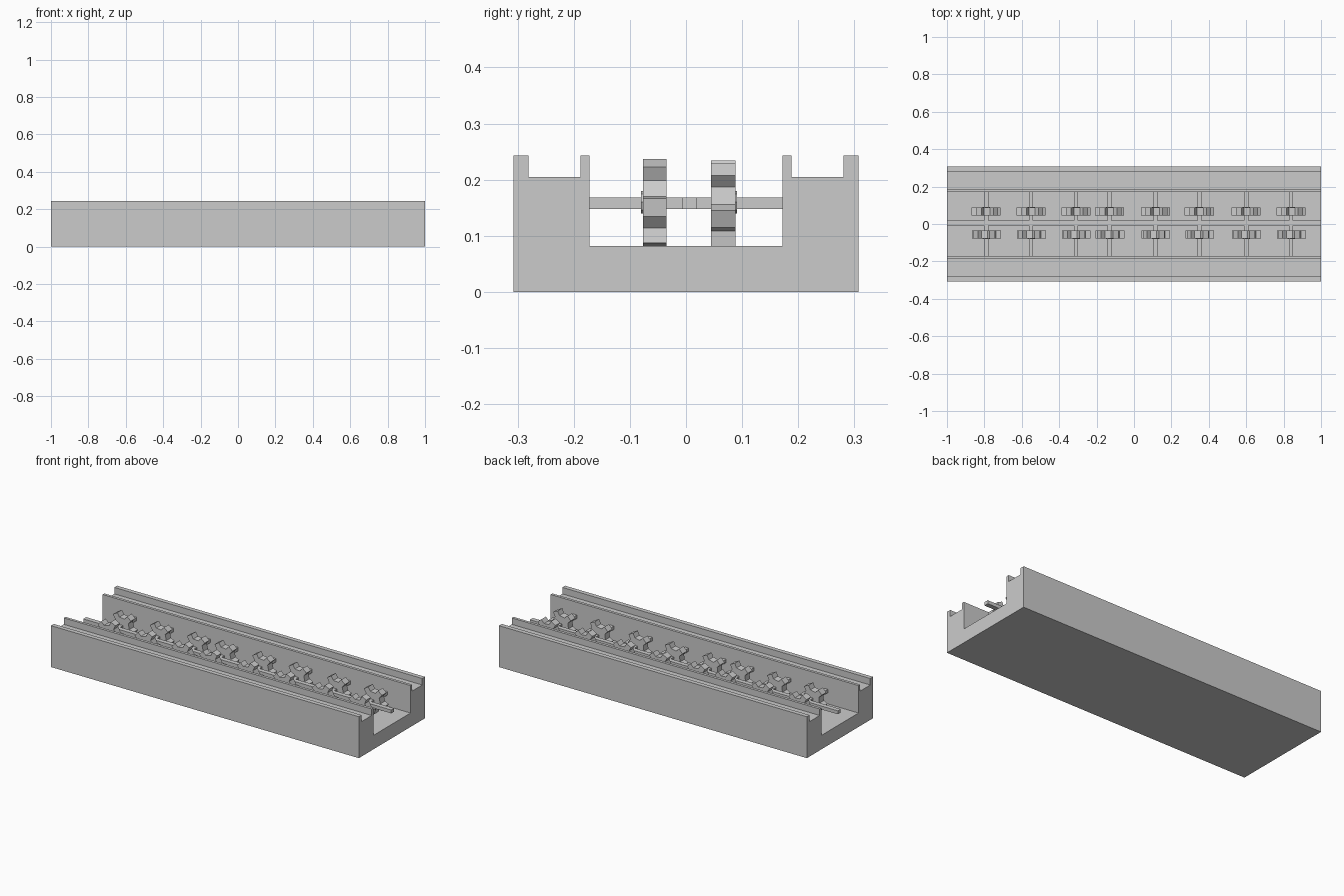
import bpy, bmesh
from math import cos, sin, radians
from mathutils import Vector

cube = bpy.data.objects.get("Cube")
if cube:
    bpy.data.objects.remove(cube, do_unlink=True)

grey = bpy.data.materials.new("plain_grey")
grey.use_nodes = True
grey.diffuse_color = (0.6, 0.6, 0.6, 1)
grey.node_tree.nodes["Principled BSDF"].inputs["Base Color"].default_value = grey.diffuse_color


def finish(name, bm):
    bmesh.ops.recalc_face_normals(bm, faces=bm.faces[:])
    mesh = bpy.data.meshes.new(name)
    bm.to_mesh(mesh)
    bm.free()
    mesh.materials.append(grey)
    obj = bpy.data.objects.new(name, mesh)
    bpy.context.collection.objects.link(obj)
    return obj


def prism(name, points, direction):
    """Close an outline and sweep it along a direction."""
    bm = bmesh.new()
    face = bm.faces.new([bm.verts.new(p) for p in points])
    swept = bmesh.ops.extrude_face_region(bm, geom=[face])
    moved = [v for v in swept["geom"] if isinstance(v, bmesh.types.BMVert)]
    bmesh.ops.translate(bm, verts=moved, vec=direction)
    return finish(name, bm)


def box(name, low, high):
    x0, y0, z0 = low
    x1, y1, z1 = high
    ring = [(x0, y0, z0), (x1, y0, z0), (x1, y1, z0), (x0, y1, z0)]
    return prism(name, ring, Vector((0, 0, z1 - z0)))


# Channel: mirrored half section with a ledge groove in each wall
TOP, LEDGE, FLOOR = 0.243, 0.205, 0.082
half = [(0.307, 0), (0.307, TOP), (0.281, TOP), (0.281, LEDGE),
        (0.188, LEDGE), (0.188, TOP), (0.172, TOP), (0.172, FLOOR)]
section = half + [(-y, z) for y, z in reversed(half)]
prism("channel", [(-1, y, z) for y, z in section], Vector((2, 0, 0)))

# Long drive rod down the middle
AXLE_Z = 0.158
box("drive_rod", (-1, -0.007, AXLE_Z - 0.01), (1, 0.02, AXLE_Z + 0.01))

WHEEL_Z, HUB, TIP = 0.16, 0.053, 0.077
TOOTH = HUB * sin(radians(18))


def toothed_wheel(name, x, y0, y1, turn):
    """Ten-sided hub with five square teeth."""
    outline = []
    for k in range(5):
        a = radians(turn + 72 * k)
        out, side = Vector((cos(a), 0, sin(a))), Vector((-sin(a), 0, cos(a)))
        root = HUB * cos(radians(18))
        for r, s in ((root, -1), (TIP, -1), (TIP, 1), (root, 1)):
            outline.append(Vector((x, y0, WHEEL_Z)) + out * r + side * (TOOTH * s))
    prism(name, outline, Vector((0, y1 - y0, 0)))


def collar(name, x, y0, y1):
    ring = [(x + 0.02 * cos(radians(45 * k)), y0, WHEEL_Z + 0.02 * sin(radians(45 * k)))
            for k in range(8)]
    prism(name, ring, Vector((0, y1 - y0, 0)))


# Cross axles, each with a front and a back wheel
for i, x in enumerate((-0.79, -0.55, -0.31, -0.13, 0.115, 0.35, 0.6, 0.84), 1):
    box(f"axle_{i}", (x - 0.011, -0.174, AXLE_Z - 0.01), (x + 0.011, 0.174, AXLE_Z + 0.01))
    toothed_wheel(f"front_wheel_{i}", x, -0.077, -0.035, 65)
    toothed_wheel(f"back_wheel_{i}", x, 0.045, 0.088, 49)
    collar(f"front_collar_{i}", x, -0.08, -0.076)
    collar(f"back_collar_{i}", x, 0.087, 0.091)
